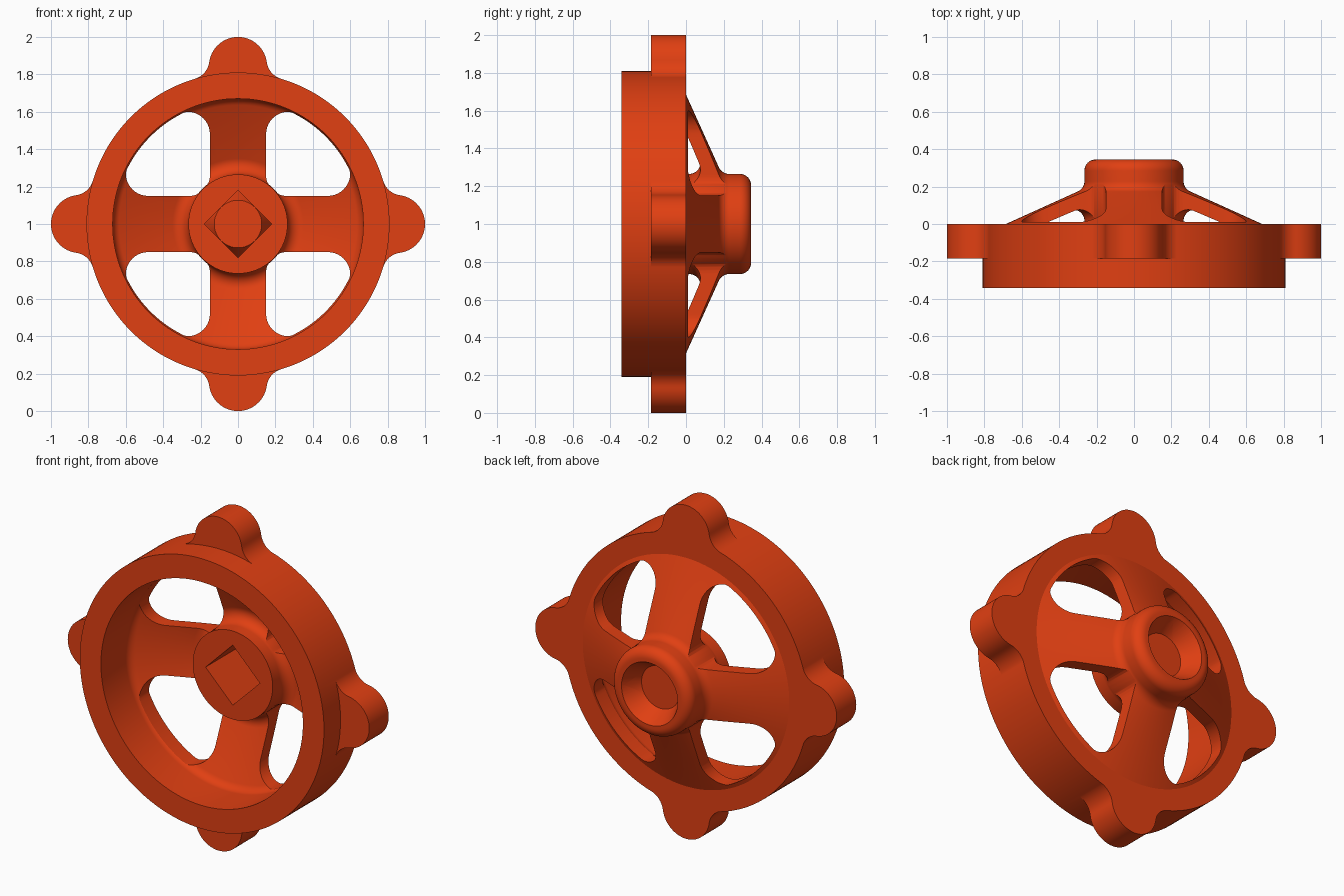
import bpy, bmesh, math
from math import sin, cos, tan, pi, atan2
from mathutils import Vector, Matrix

if "Cube" in bpy.data.objects:
    bpy.data.objects.remove(bpy.data.objects["Cube"])


def rounded(corners, steps=10):
    """Closed 2D outline from (x, y, fillet radius) corners."""
    out, n = [], len(corners)
    for i, (x, y, rad) in enumerate(corners):
        p = Vector((x, y))
        if rad == 0:
            out.append(p)
            continue
        a = (Vector(corners[i - 1][:2]) - p).normalized()
        b = (Vector(corners[(i + 1) % n][:2]) - p).normalized()
        half = a.angle(b) / 2
        centre = p + (a + b).normalized() * rad / sin(half)
        start, end = p + a * rad / tan(half), p + b * rad / tan(half)
        t0 = atan2(*(start - centre).yx)
        dt = (atan2(*(end - centre).yx) - t0 + pi) % (2 * pi) - pi
        for k in range(steps + 1):
            t = t0 + dt * k / steps
            out.append(centre + Vector((cos(t), sin(t))) * rad)
    return out


def finish(name, bm):
    bmesh.ops.recalc_face_normals(bm, faces=bm.faces)
    mesh = bpy.data.meshes.new(name)
    bm.to_mesh(mesh)
    bm.free()
    ob = bpy.data.objects.new(name, mesh)
    bpy.context.collection.objects.link(ob)
    ob.location.z = 1
    return ob


def prism(name, outline, y0, y1, turns=1):
    """Extrude an x/z outline along y, repeated around the axis."""
    bm = bmesh.new()
    for k in range(turns):
        rot = Matrix.Rotation(k * 2 * pi / turns, 3, 'Y')
        face = bm.faces.new([bm.verts.new(rot @ Vector((p[0], y0, p[1]))) for p in outline])
        ext = bmesh.ops.extrude_face_region(bm, geom=[face])['geom']
        bmesh.ops.translate(bm, vec=(0, y1 - y0, 0),
                            verts=[v for v in ext if isinstance(v, bmesh.types.BMVert)])
    return finish(name, bm)


def lathe(name, outline, segments=128):
    """Spin an (r, y) outline, whose ends lie on the axis, around y."""
    bm = bmesh.new()
    verts = [bm.verts.new((p[0], p[1], 0)) for p in outline]
    edges = [bm.edges.new(pair) for pair in zip(verts, verts[1:])]
    bmesh.ops.spin(bm, geom=verts + edges, cent=(0, 0, 0), axis=(0, 1, 0),
                   angle=2 * pi, steps=segments, use_duplicate=False)
    bmesh.ops.remove_doubles(bm, verts=bm.verts, dist=1e-4)
    return finish(name, bm)


def boolean(ob, other, operation):
    bpy.context.view_layer.objects.active = ob
    mod = ob.modifiers.new(operation, 'BOOLEAN')
    mod.operation, mod.object, mod.solver = operation, other, 'EXACT'
    bpy.ops.object.modifier_apply(modifier=mod.name)
    bpy.data.objects.remove(other)


# Turned body: hub, conical web and rim
wheel = lathe("handwheel", rounded([
    (0, -.05, 0), (.265, -.05, 0), (.265, .11, .06), (.67, -.075, .06),
    (.67, -.342, 0), (.81, -.342, 0), (.81, 0, 0), (.685, 0, 0),
    (.265, .19, .06), (.265, .345, .06), (0, .345, 0)]))

# Windows between the four spokes, kept between hub and rim
window = []
corners = rounded([(.15, .15, .11), (.6, .15, .12), (.6, .6, 0), (.15, .6, .12)])
for a, b in zip(corners, corners[1:] + corners[:1]):
    n = max(1, int((b - a).length / .02))
    for k in range(n):
        p = a.lerp(b, k / n)
        window.append(p.normalized() * min(max(p.length, .268), .662))
boolean(wheel, prism("window_cutter", window, -.25, .3, 4), 'DIFFERENCE')

# Grip lobes blended into the rim with concave fillets
RIM, LOBE, FIL, MID = .8095, .155, .11, .845
cz = ((RIM + FIL) ** 2 + MID ** 2 - (LOBE + FIL) ** 2) / (2 * MID)
cx = math.sqrt((RIM + FIL) ** 2 - cz ** 2)
t_rim, t_lobe = atan2(-cz, -cx), atan2(MID - cz, -cx)
if t_lobe > 0:
    t_lobe -= 2 * pi
side = [(cx + FIL * cos(t), cz + FIL * sin(t))
        for t in [t_rim + (t_lobe - t_rim) * k / 10 for k in range(11)]]
a0 = atan2(cz - MID, cx)
side += [(LOBE * cos(t), MID + LOBE * sin(t))
         for t in [a0 + (pi / 2 - a0) * k / 14 for k in range(1, 15)]]
lobe = [(.2, .7)] + side + [(-x, z) for x, z in side[-2::-1]] + [(-.2, .7)]
boolean(wheel, prism("lobes", lobe, -.185, 0, 4), 'UNION')

# Square spindle hole with a countersink at the back
diamond = [(.18, 0), (0, .18), (-.18, 0), (0, -.18)]
boolean(wheel, prism("square_cutter", diamond, -.2, .5), 'DIFFERENCE')
sink = [(0, .24), (.127, .24), (.187, .346), (.187, .4), (0, .4)]
boolean(wheel, lathe("countersink_cutter", sink, 64), 'DIFFERENCE')

# Shading and colour
paint = bpy.data.materials.new("red_paint")
paint.diffuse_color = (.75, .05, .006, 1)
paint.use_nodes = True
paint.node_tree.nodes["Principled BSDF"].inputs["Base Color"].default_value = paint.diffuse_color
wheel.data.materials.clear()
wheel.data.materials.append(paint)
for poly in wheel.data.polygons:
    poly.material_index = 0
bpy.ops.object.select_all(action='DESELECT')
wheel.select_set(True)
bpy.context.view_layer.objects.active = wheel
bpy.ops.object.shade_smooth_by_angle(angle=math.radians(20))
